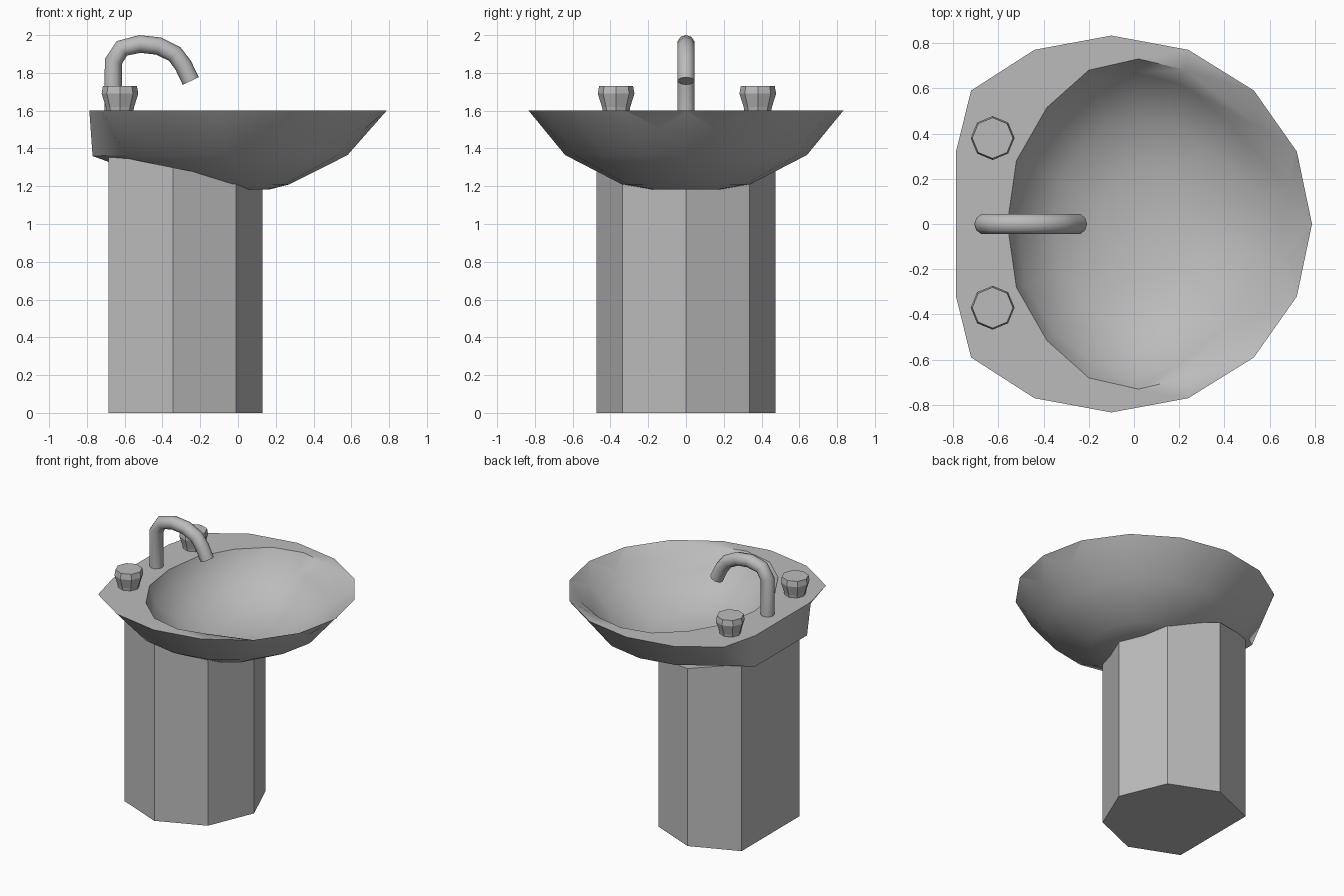
import bpy, bmesh, math
from mathutils import Vector

cube = bpy.data.objects.get("Cube")
if cube:
    bpy.data.objects.remove(cube)

mat = bpy.data.materials.new("grey porcelain")
mat.use_nodes = True
GREY = (0.5, 0.5, 0.5, 1)
mat.diffuse_color = GREY
mat.node_tree.nodes["Principled BSDF"].inputs["Base Color"].default_value = GREY


def finish(bm, name, angle=None):
    bmesh.ops.recalc_face_normals(bm, faces=bm.faces)
    mesh = bpy.data.meshes.new(name)
    bm.to_mesh(mesh)
    bm.free()
    ob = bpy.data.objects.new(name, mesh)
    bpy.context.collection.objects.link(ob)
    mesh.materials.append(mat)
    if angle:
        bpy.ops.object.select_all(action='DESELECT')
        ob.select_set(True)
        bpy.context.view_layer.objects.active = ob
        bpy.ops.object.shade_smooth_by_angle(angle=math.radians(angle))
    return ob


def mirrored(half):
    """Close a half outline by mirroring its points that lie off the axis."""
    return half + [(x, -y, z) for x, y, z in reversed(half) if y > 0]


def scaled(ring, cx, sx, sy, z):
    return [(cx + (x - cx) * sx, y * sy, z) for x, y, _ in ring]


def add_ring(bm, pts):
    return [bm.verts.new(p) for p in pts]


def quads(bm, a, b):
    n = len(a)
    for i in range(n):
        j = (i + 1) % n
        bm.faces.new((a[i], a[j], b[j], b[i]))


def zigzag(bm, a, b):
    """Join two rings that are half a step out of phase."""
    n = len(a)
    for i in range(n):
        j = (i + 1) % n
        bm.faces.new((a[i], a[j], b[i]))
        bm.faces.new((b[i], a[j], b[j]))


# Basin: rim, flat deck, inner wall and bowl, then the underside
T = 1.6
rim = mirrored([(.787, 0, T), (.72, .32, T), (.53, .59, T), (.24, .77, T),
                (-.10, .833, T), (-.44, .77, T), (-.72, .59, T), (-.787, .32, T)])
lip = mirrored([(.69, .15, 1.52), (.55, .43, 1.53), (.23, .68, T), (.02, .73, T),
                (-.20, .68, T), (-.385, .515, T), (-.52, .28, T), (-.56, 0, T)])
wall = mirrored([(.58, .13, 1.42), (.42, .45, 1.44), (.20, .62, 1.47), (.01, .67, 1.48),
                 (-.19, .61, 1.48), (-.36, .47, 1.48), (-.48, .27, 1.48), (-.515, 0, 1.48)])
skirt = mirrored([(.58, 0, 1.365), (.53, .24, 1.365), (.40, .44, 1.365), (.19, .59, 1.365),
                  (-.07, .64, 1.365), (-.33, .59, 1.365), (-.59, .42, 1.365), (-.77, .30, 1.36)])

bm = bmesh.new()
edge = add_ring(bm, rim)
inner = add_ring(bm, lip)
zigzag(bm, edge, inner)
for pts in (wall, scaled(wall, .08, .72, .72, 1.34), scaled(wall, .08, .38, .38, 1.265)):
    nxt = add_ring(bm, pts)
    quads(bm, inner, nxt)
    inner = nxt
bm.faces.new(inner)
outer = edge
for pts in (skirt, scaled(skirt, 0, .47, .53, 1.21), scaled(skirt, .06, .2, .28, 1.182)):
    nxt = add_ring(bm, pts)
    quads(bm, outer, nxt)
    outer = nxt
bm.faces.new(outer)
finish(bm, "basin", 38)

# Pedestal: octagon with its back corner cut flat, top sloped under the basin
plan = mirrored([(.13, 0, 0), (-.01, .335, 0), (-.345, .475, 0), (-.685, .335, 0)])
bm = bmesh.new()
foot = add_ring(bm, plan)
head = add_ring(bm, [(x, y, 1.23 - .2 * x) for x, y, _ in plan])
quads(bm, foot, head)
bm.faces.new(foot)
bm.faces.new(head)
finish(bm, "pedestal")

# Spout: round tube swept along a bent path
path = [Vector((x, 0, z)) for x, z in ((-.66, 1.58), (-.66, 1.86), (-.615, 1.93),
        (-.52, 1.953), (-.42, 1.942), (-.335, 1.90), (-.29, 1.84), (-.25, 1.757))]
bm = bmesh.new()
SIDES = 10
prev = None
for i, p in enumerate(path):
    before = (p - path[i - 1]).normalized() if i else None
    after = (path[i + 1] - p).normalized() if i + 1 < len(path) else None
    d = ((before or after) + (after or before)).normalized()
    across = Vector((d.z, 0, -d.x))
    loop = add_ring(bm, [p + .047 * (across * math.cos(a) + Vector((0, math.sin(a), 0)))
                         for a in (math.tau * k / SIDES for k in range(SIDES))])
    if prev:
        quads(bm, prev, loop)
    else:
        bm.faces.new(loop)
    prev = loop
bm.faces.new(prev)
finish(bm, "spout", 50)

# Tap handles: flared eight-sided knobs
for side, y in (("left", -.37), ("right", .38)):
    bm = bmesh.new()
    prev = None
    for r, z in ((.07, 1.59), (.075, 1.62), (.097, 1.69), (.09, 1.73)):
        loop = add_ring(bm, [(-.625 + r * math.cos(math.tau * k / 8),
                              y + r * math.sin(math.tau * k / 8), z) for k in range(8)])
        if prev:
            quads(bm, prev, loop)
        else:
            bm.faces.new(loop)
        prev = loop
    bm.faces.new(prev)
    finish(bm, "tap_handle_" + side)
